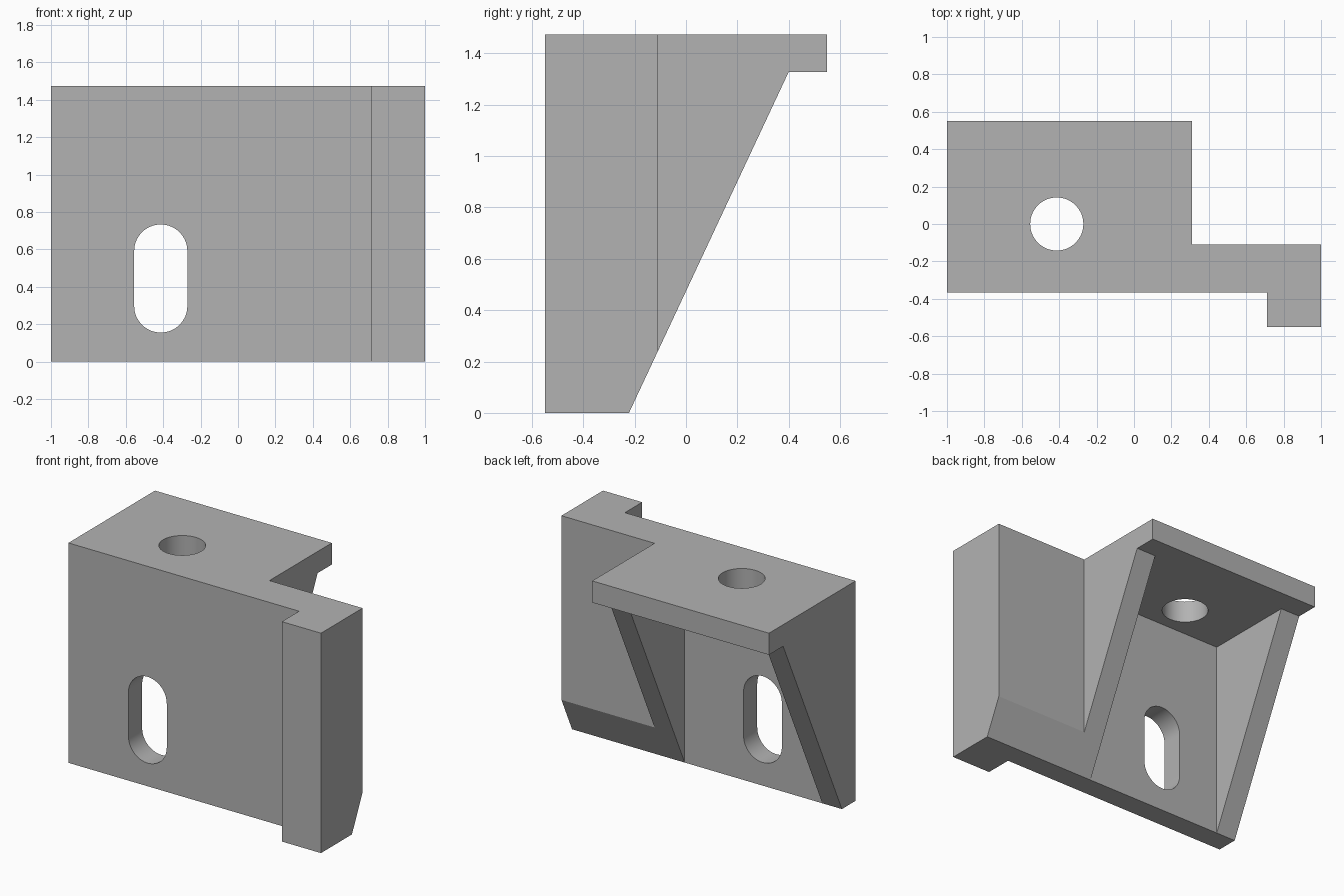
import bpy
import bmesh
import math
from mathutils import Vector

if "Cube" in bpy.data.objects:
    bpy.data.objects.remove(bpy.data.objects["Cube"], do_unlink=True)

HEIGHT = 1.473
WALL = 0.145
FRONT, BACK, FLANGE_FRONT, WING_BACK = -0.367, 0.55, -0.55, -0.11
BLOCK_END, FLANGE_START = 0.31, 0.71
HOLE_X, HOLE_R = -0.413, 0.142
INNER = FRONT + WALL              # back face of the front wall
SHELF = HEIGHT - WALL             # underside of the top plate


def prism(name, outline, offset):
    """Closed solid swept from a planar outline along an offset."""
    bm = bmesh.new()
    face = bm.faces.new([bm.verts.new(p) for p in outline])
    swept = bmesh.ops.extrude_face_region(bm, geom=[face])["geom"]
    verts = [g for g in swept if isinstance(g, bmesh.types.BMVert)]
    bmesh.ops.translate(bm, verts=verts, vec=Vector(offset))
    bmesh.ops.recalc_face_normals(bm, faces=bm.faces)
    mesh = bpy.data.meshes.new(name)
    bm.to_mesh(mesh)
    bm.free()
    obj = bpy.data.objects.new(name, mesh)
    bpy.context.collection.objects.link(obj)
    return obj


def rounded(cx, low, high, radius, steps=32):
    """Slot outline; a circle when low equals high."""
    points = []
    for centre, start in ((high, 0), (low, math.pi)):
        for i in range(steps + (low != high)):
            a = start + math.pi * i / steps
            points.append((cx + radius * math.cos(a), centre + radius * math.sin(a)))
    return points


def cut(target, cutter):
    cutter.hide_render = True
    mod = target.modifiers.new(cutter.name, "BOOLEAN")
    mod.operation = "DIFFERENCE"
    mod.solver = "EXACT"
    mod.object = cutter
    bpy.context.view_layer.objects.active = target
    bpy.ops.object.modifier_apply(modifier=mod.name)
    bpy.data.objects.remove(cutter, do_unlink=True)


# Bracket body: plan outline with block, wing and front flange
plan = [(-1, FRONT), (FLANGE_START, FRONT), (FLANGE_START, FLANGE_FRONT),
        (1, FLANGE_FRONT), (1, WING_BACK), (BLOCK_END, WING_BACK),
        (BLOCK_END, BACK), (-1, BACK)]
bracket = prism("bracket_body", [(x, y, 0) for x, y in plan], (0, 0, HEIGHT))

# Sloped back that leaves the top plate overhanging
rise = Vector((0.40 - INNER, SHELF))
low = Vector((INNER, 0)) - rise * 0.1
slope = [low, (0.40, SHELF), (0.8, SHELF), (0.8, low.y)]
cut(bracket, prism("slope_cutter", [(-1.2, y, z) for y, z in slope], (2.4, 0, 0)))

# Pocket between the two gusset ribs
x0, x1 = -1 + WALL, BLOCK_END - WALL
pocket = [(x0, INNER), (x1, INNER), (x1, 0.8), (x0, 0.8)]
cut(bracket, prism("pocket_cutter", [(x, y, -0.2) for x, y in pocket],
                   (0, 0, SHELF + 0.2)))

# Upright slot in the front wall
slot = rounded(HOLE_X, 0.155 + HOLE_R, 0.733 - HOLE_R, HOLE_R)
cut(bracket, prism("slot_cutter", [(x, FRONT - 0.1, z) for x, z in slot],
                   (0, WALL + 0.2, 0)))

# Round hole in the top plate
hole = rounded(HOLE_X, 0, 0, HOLE_R)
cut(bracket, prism("hole_cutter", [(x, y, SHELF - 0.1) for x, y in hole],
                   (0, 0, WALL + 0.2)))

# Plain grey material
grey = bpy.data.materials.new("plain grey")
grey.use_nodes = True
colour = (0.45, 0.45, 0.45, 1)
grey.diffuse_color = colour
grey.node_tree.nodes["Principled BSDF"].inputs["Base Color"].default_value = colour
bracket.data.materials.clear()
bracket.data.materials.append(grey)

bpy.ops.object.select_all(action="DESELECT")
bracket.select_set(True)
bpy.context.view_layer.objects.active = bracket
bpy.ops.object.shade_smooth_by_angle(angle=math.radians(20))
